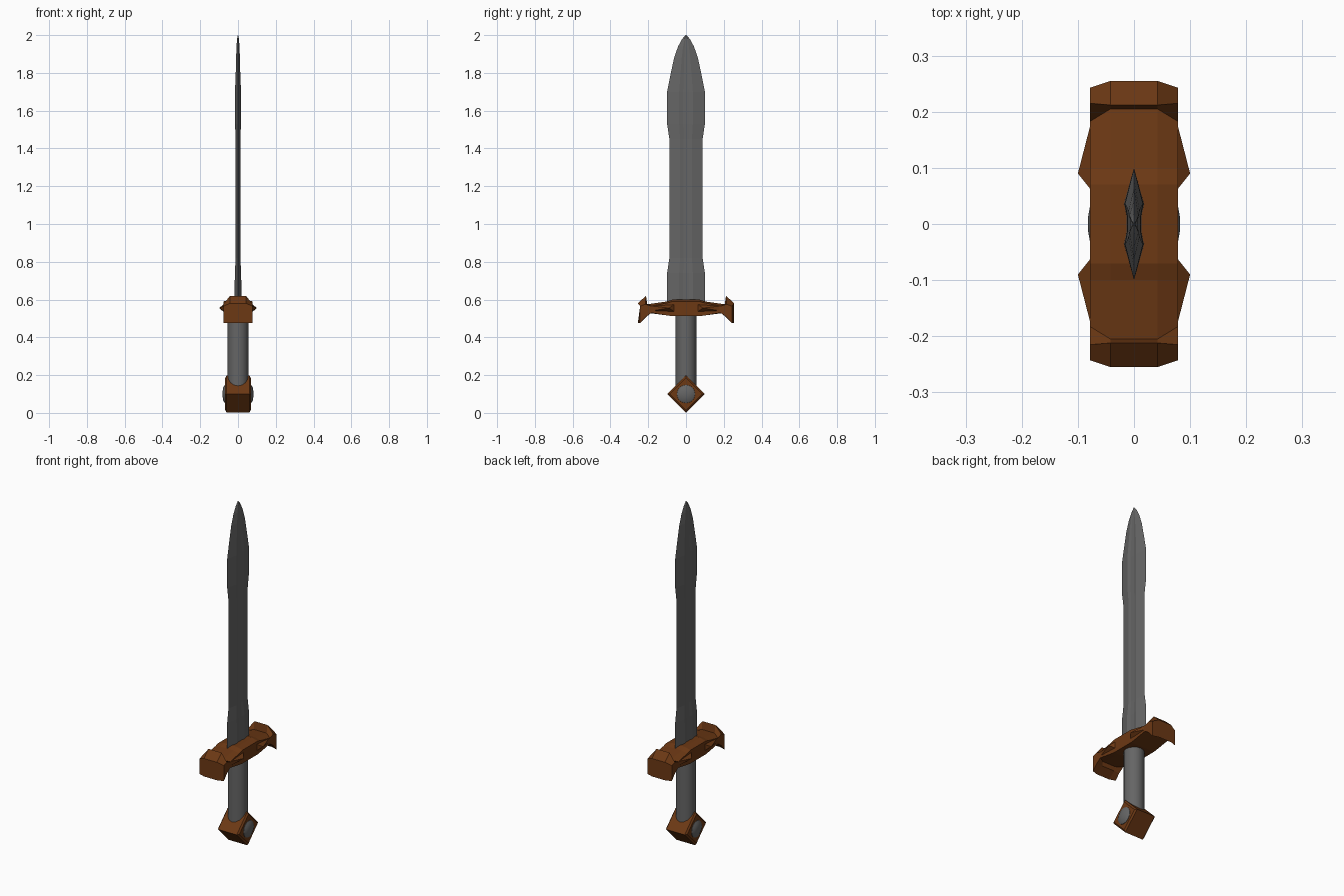
import bpy, bmesh, math
from mathutils import Matrix

if "Cube" in bpy.data.objects:
    bpy.data.objects.remove(bpy.data.objects["Cube"])


def material(name, colour):
    m = bpy.data.materials.new(name)
    m.use_nodes = True
    m.diffuse_color = (*colour, 1)
    m.node_tree.nodes["Principled BSDF"].inputs["Base Color"].default_value = (*colour, 1)
    return m


steel = material("dark steel", (0.13, 0.13, 0.13))
bronze = material("brown bronze", (0.15, 0.04, 0.007))


def finish(bm, name, mat, smooth=False):
    bmesh.ops.recalc_face_normals(bm, faces=bm.faces)
    mesh = bpy.data.meshes.new(name)
    bm.to_mesh(mesh)
    bm.free()
    mesh.materials.append(mat)
    ob = bpy.data.objects.new(name, mesh)
    bpy.context.collection.objects.link(ob)
    if smooth:
        bpy.ops.object.select_all(action="DESELECT")
        ob.select_set(True)
        bpy.context.view_layer.objects.active = ob
        bpy.ops.object.shade_smooth_by_angle(angle=math.radians(35))
    return ob


def loft(name, rings, mat, smooth=False):
    """Skin a list of equal-length point rings and cap both ends."""
    bm = bmesh.new()
    loops = [[bm.verts.new(p) for p in ring] for ring in rings]
    n = len(loops[0])
    for a, b in zip(loops, loops[1:]):
        for i in range(n):
            j = (i + 1) % n
            bm.faces.new((a[i], a[j], b[j], b[i]))
    bm.faces.new(loops[0])
    bm.faces.new(loops[-1])
    return finish(bm, name, mat, smooth)


# Blade: height, half width, half thickness
blade = [(0.56, 0.1, 0.018), (0.74, 0.1, 0.017), (0.82, 0.088, 0.012),
         (1.45, 0.088, 0.012), (1.53, 0.1, 0.016), (1.7, 0.1, 0.016),
         (1.8, 0.08, 0.012), (1.88, 0.063, 0.01), (1.94, 0.042, 0.008),
         (1.98, 0.02, 0.005), (2.0, 0.003, 0.001)]


def blade_ring(z, w, t):
    half = [(0, w), (t, 0.36 * w), (0.75 * t, 0.15 * w),
            (0.75 * t, -0.15 * w), (t, -0.36 * w)]
    return [(x, y, z) for x, y in half] + [(-x, -y, z) for x, y in half]


loft("blade", [blade_ring(*s) for s in blade], steel)

# Crossguard: ridge y, side y, ridge z, shoulder z, underside z
guard = [(0.255, 0.243, 0.58, 0.565, 0.475), (0.212, 0.215, 0.62, 0.575, 0.507),
         (0.205, 0.183, 0.575, 0.565, 0.53), (0.1, 0.1, 0.59, 0.582, 0.516),
         (0.07, 0.07, 0.6, 0.59, 0.512)]


def guard_ring(ym, ys, top, shoulder, low, s):
    side = 0.078
    ridge = 0.042
    return [(-ridge, s * ym, top), (ridge, s * ym, top), (side, s * ys, shoulder),
            (side, s * ys, low), (ridge, s * ym, low), (-ridge, s * ym, low),
            (-side, s * ys, low), (-side, s * ys, shoulder)]


loft("crossguard", [guard_ring(*g, 1) for g in guard]
     + [guard_ring(*g, -1) for g in reversed(guard)], bronze)

# Pointed studs on both faces of the guard
for sx, face in ((1, "left"), (-1, "right")):
    for sy, end in ((1, "back"), (-1, "front")):
        bm = bmesh.new()
        base = [bm.verts.new((sx * 0.076, sy * y, z)) for y, z in
                ((0.06, 0.535), (0.183, 0.54), (0.183, 0.566), (0.06, 0.575))]
        tip = bm.verts.new((sx * 0.1, sy * 0.09, 0.555))
        bm.faces.new(base)
        for i in range(4):
            bm.faces.new((base[i], base[(i + 1) % 4], tip))
        finish(bm, f"guard_stud_{face}_{end}", bronze)

# Grip
bm = bmesh.new()
bmesh.ops.create_cone(bm, cap_ends=True, segments=16, radius1=0.055, radius2=0.055,
                      depth=0.42, matrix=Matrix.Translation((0, 0, 0.33)))
finish(bm, "grip", steel, True)

# Diamond pommel with chamfered faces
loft("pommel", [[(x, r * math.sin(a * math.pi / 2), 0.1 + r * math.cos(a * math.pi / 2))
                 for a in range(4)]
                for x, r in ((-0.068, 0.085), (-0.06, 0.098), (0.06, 0.098), (0.068, 0.085))],
     bronze)

# Domed discs set in the pommel
for s, face in ((1, "left"), (-1, "right")):
    loft(f"pommel_disc_{face}",
         [[(s * x, r * math.cos(a * math.pi / 8), 0.1 + r * math.sin(a * math.pi / 8))
           for a in range(16)]
          for x, r in ((0.06, 0.05), (0.07, 0.048), (0.078, 0.034), (0.082, 0.012))],
         steel, True)
